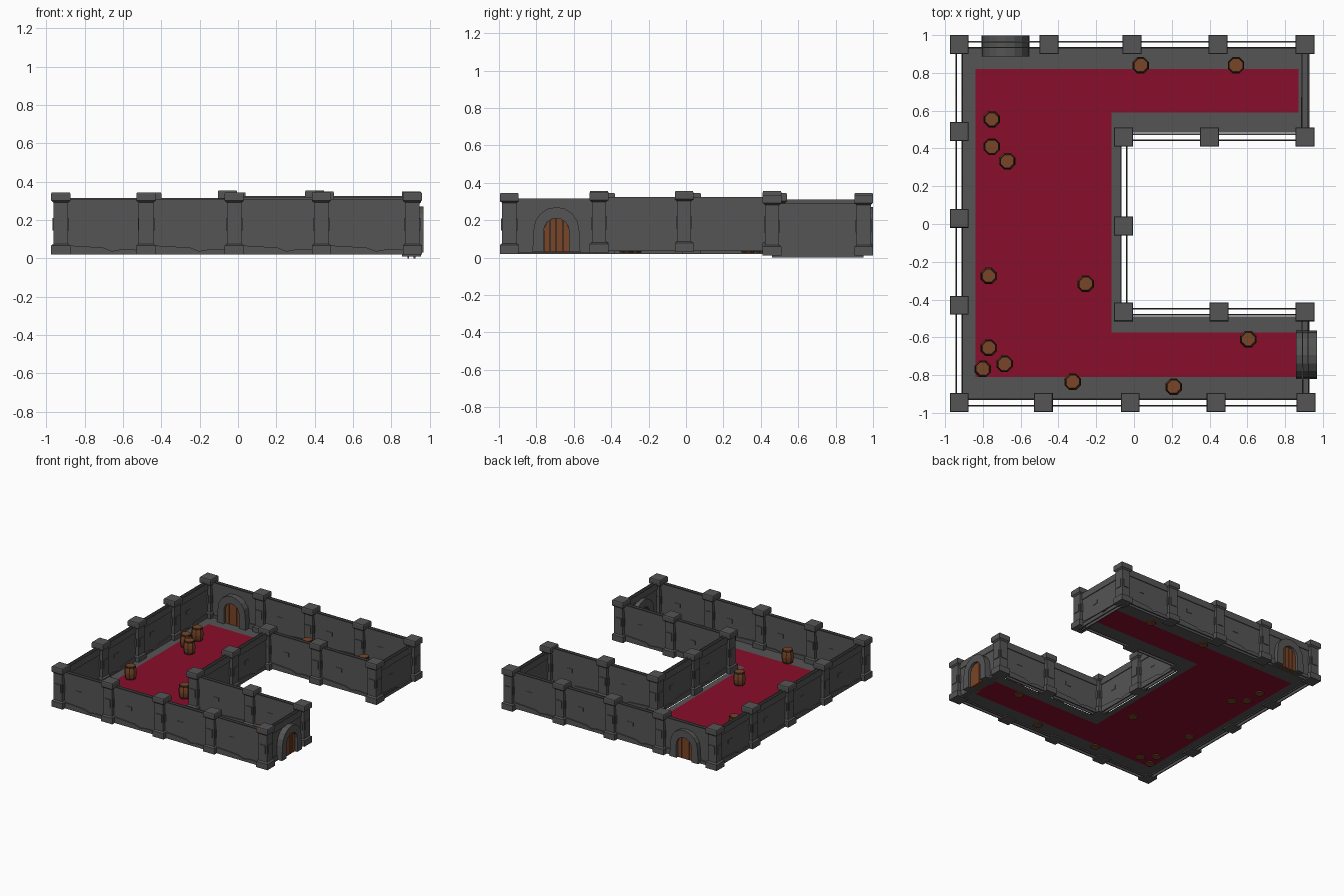
import bpy, bmesh, math
from mathutils import Matrix

if "Cube" in bpy.data.objects:
    bpy.data.objects.remove(bpy.data.objects["Cube"])


def material(name, rgb):
    m = bpy.data.materials.new(name)
    m.diffuse_color = (*rgb, 1)
    m.use_nodes = True
    m.node_tree.nodes["Principled BSDF"].inputs["Base Color"].default_value = m.diffuse_color
    return m


STONE = material("stone", (0.09, 0.09, 0.09))
RED = material("red_floor", (0.25, 0.004, 0.024))
WOOD = material("wood", (0.19, 0.058, 0.02))
IRON = material("dark_iron", (0.035, 0.022, 0.014))


def add(name, mesh, loc=(0, 0, 0), rot=0):
    ob = bpy.data.objects.new(name, mesh)
    ob.location = loc
    ob.rotation_euler.z = rot
    bpy.context.collection.objects.link(ob)
    return ob


def finish(bm, name, *mats):
    bmesh.ops.recalc_face_normals(bm, faces=bm.faces)
    me = bpy.data.meshes.new(name)
    bm.to_mesh(me)
    bm.free()
    for m in mats:
        me.materials.append(m)
    return me


def prism(bm, pts, y0, y1):
    """Solid from an x-z outline, extruded along y."""
    a = [bm.verts.new((x, y0, z)) for x, z in pts]
    b = [bm.verts.new((x, y1, z)) for x, z in pts]
    bm.faces.new(a)
    bm.faces.new(b[::-1])
    for i in range(len(pts)):
        j = (i + 1) % len(pts)
        bm.faces.new((a[i], a[j], b[j], b[i]))


def rect(x0, x1, z0, z1):
    return [(x0, z0), (x1, z0), (x1, z1), (x0, z1)]


def loft(bm, rings, sides, mat=0, turn=0.0, caps=True):
    """Stack of regular polygon rings (radius, z)."""
    loops = [[bm.verts.new((r * math.cos(turn + i * math.tau / sides),
                            r * math.sin(turn + i * math.tau / sides), z))
              for i in range(sides)] for r, z in rings]
    faces = []
    for lo, hi in zip(loops, loops[1:]):
        for i in range(sides):
            j = (i + 1) % sides
            faces.append(bm.faces.new((lo[i], lo[j], hi[j], hi[i])))
    if caps:
        faces += [bm.faces.new(loops[0][::-1]), bm.faces.new(loops[-1])]
    for f in faces:
        f.material_index = mat


# pillar: flared base, shaft with square bosses, bevelled cap
bm = bmesh.new()
s = math.sqrt(2)
half = [(.050, 0), (.050, .048), (.038, .056), (.038, .272), (.050, .282),
        (.050, .318), (.047, .325)]
loft(bm, [(w * s, z) for w, z in half], 4, turn=math.pi / 4)
prism(bm, rect(-.026, .026, .125, .19), -.043, .043)
n = len(bm.verts)
prism(bm, rect(-.026, .026, .125, .19), -.043, .043)
bm.verts.ensure_lookup_table()
bmesh.ops.rotate(bm, verts=bm.verts[n:], cent=(0, 0, 0),
                 matrix=Matrix.Rotation(math.pi / 2, 3, 'Z'))
pillar_mesh = finish(bm, "pillar", STONE)


# wall: two thin faces with top trim, broken skirting and a raised stone
def wall(name, p, q, z):
    L = math.hypot(q[0] - p[0], q[1] - p[1])
    bm = bmesh.new()
    jag = [(0, 0), (L, 0), (L, .035), (.88 * L, .025), (.72 * L, .028),
           (.6 * L, .018), (.5 * L, .036), (.3 * L, .042), (0, .05)]
    for side in (-1, 1):
        y = side * .012
        bm.faces.new([bm.verts.new((x, y, h)) for x, h in rect(0, L, 0, .29)])
        prism(bm, rect(0, L, .237, .29), y, y + side * .006)
        prism(bm, jag, y, y + side * .008)
        u = .38 if side < 0 else .62
        prism(bm, rect(u * L - .025, u * L + .025, .135, .165), y, y + side * .003)
    add(name, finish(bm, name, STONE), (p[0], p[1], z),
        math.atan2(q[1] - p[1], q[0] - p[0]))


# perimeter: x, y, base height of pillar, base height of following wall
ring = [(-.925, -.945, .02, .02), (-.48, -.945, .02, .02), (-.02, -.945, .02, .02),
        (.435, -.945, .02, .02), (.91, -.945, .02, .025), (.905, -.465, .025, .03),
        (.45, -.465, .025, .03), (-.055, -.465, .03, .035), (-.055, -.01, .03, .035),
        (-.055, .46, .03, .035), (.40, .46, .03, .035), (.905, .46, .01, .0),
        (.905, .95, .01, .025), (.445, .95, .02, .025), (-.01, .95, .02, .025),
        (-.45, .95, .02, .025), (-.925, .95, .02, .02), (-.925, .49, .02, .02),
        (-.925, .03, .02, .02), (-.925, -.43, .02, .02)]
for i, (x, y, zp, zw) in enumerate(ring):
    nx, ny = ring[(i + 1) % len(ring)][:2]
    add(f"pillar_{i}", pillar_mesh, (x, y, zp))
    wall(f"wall_{i}", (x, y), (nx, ny), zw)

# floor: red centre with a stone border, C-shaped
xs = [-.905, -.84, -.12, -.075, .87, .93]
ys = [-.925, -.81, -.575, -.49, .485, .59, .82, .93]
bm = bmesh.new()
for x0, x1 in zip(xs, xs[1:]):
    for y0, y1 in zip(ys, ys[1:]):
        cx, cy = (x0 + x1) / 2, (y0 + y1) / 2
        if cx > -.075 and -.49 < cy < .485:
            continue
        f = bm.faces.new([bm.verts.new((x, y, .03)) for x, y in
                          ((x0, y0), (x1, y0), (x1, y1), (x0, y1))])
        f.material_index = int(-.84 < cx < .87 and -.81 < cy < .82
                               and not (cx > -.12 and -.575 < cy < .59))
bmesh.ops.remove_doubles(bm, verts=bm.verts, dist=1e-4)
add("floor", finish(bm, "floor", STONE, RED))


# doorways: stone arch and recessed plank door
def arc(r, zc, steps=8):
    return [(r * math.cos(math.pi * k / steps), zc + r * math.sin(math.pi * k / steps))
            for k in range(steps + 1)]


bm = bmesh.new()
outer = [(.128, 0)] + arc(.122, .118) + [(-.128, 0)]
inner = [(.068, 0)] + arc(.068, .112) + [(-.068, 0)]
for k in range(len(outer) - 1):
    prism(bm, [inner[k], outer[k], outer[k + 1], inner[k + 1]], -.056, .056)
bmesh.ops.remove_doubles(bm, verts=bm.verts, dist=1e-5)
arch_mesh = finish(bm, "arch", STONE)

bm = bmesh.new()
top = lambda x: .112 + math.sqrt(max(0, .068 ** 2 - x * x))
for k in range(4):
    x0, x1 = -.068 + k * .034 + .0015, -.068 + (k + 1) * .034 - .0015
    xm = (x0 + x1) / 2
    prism(bm, [(x0, 0), (x1, 0), (x1, top(x1)), (xm, top(xm)), (x0, top(x0))], -.035, .035)
door_mesh = finish(bm, "door", WOOD)
for tag, x, y, r in (("back", -.68, .943, 0), ("right", .913, -.693, math.pi / 2)):
    add(f"{tag}_arch", arch_mesh, (x, y, .03), r)
    add(f"{tag}_door", door_mesh, (x, y, .03), r)

# barrels: eight-sided bulging staves with dark hoops
bm = bmesh.new()
loft(bm, [(.036, 0), (.044, .03), (.047, .055), (.044, .08), (.036, .11)], 8, turn=math.pi / 8)
for z0, r0, z1, r1 in ((.006, .040, .014, .042), (.096, .042, .106, .040)):
    loft(bm, [(r0, z0), (r1, z1)], 8, 1, math.pi / 8)
barrel_mesh = finish(bm, "barrel", WOOD, IRON)
spots = [(.035, .84), (.54, .84), (-.753, .555), (-.753, .41), (-.67, .333),
         (-.77, -.275), (-.256, -.317), (-.77, -.656), (-.685, -.74),
         (-.80, -.767), (-.325, -.836), (.21, -.862), (.605, -.61)]
for i, (x, y) in enumerate(spots):
    add(f"barrel_{i}", barrel_mesh, (x, y, .024))
